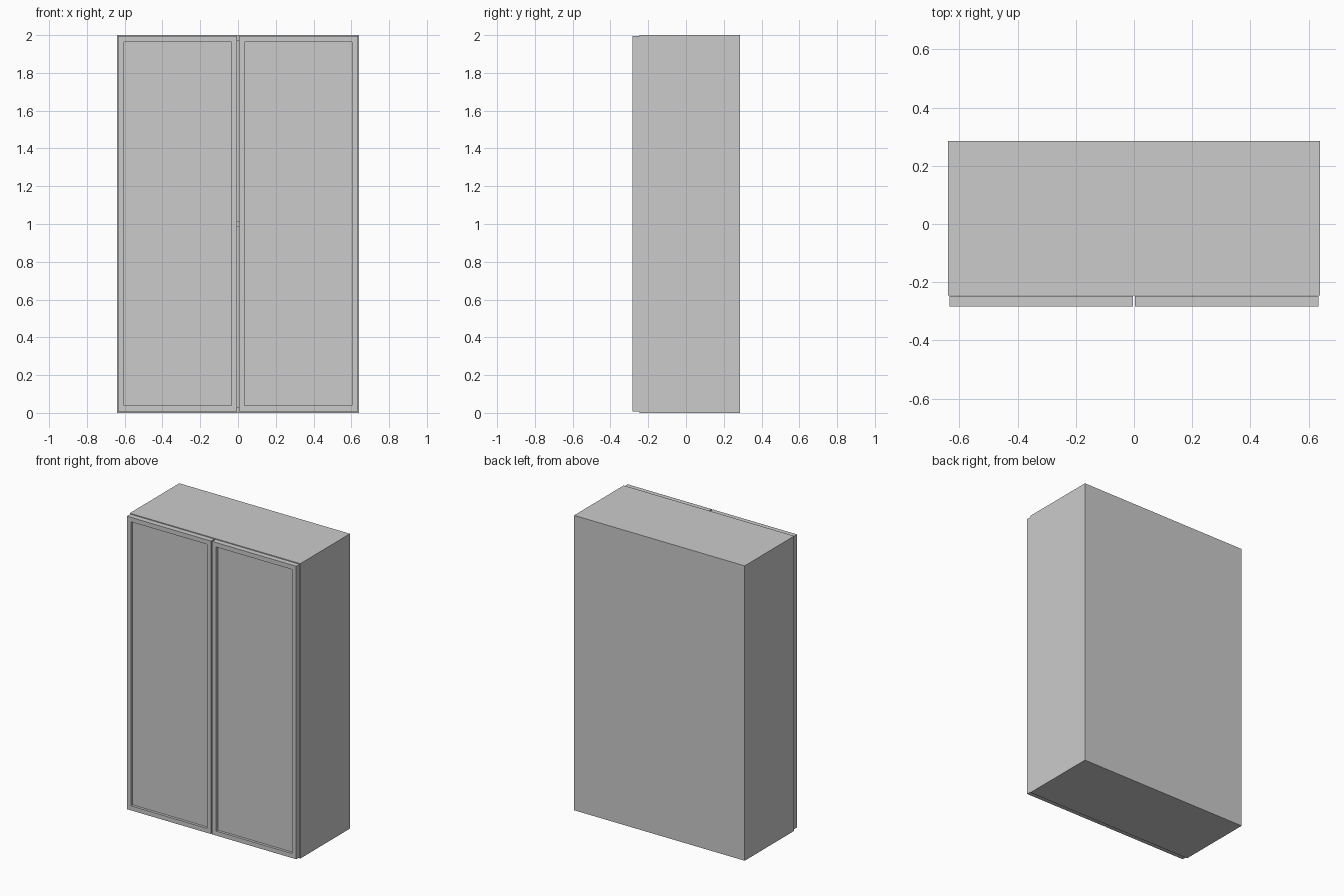
import bpy, bmesh

if "Cube" in bpy.data.objects:
    bpy.data.objects.remove(bpy.data.objects["Cube"])


def box(name, x0, x1, y0, y1, z0, z1):
    """Add a flat-sided box between the given limits."""
    bm = bmesh.new()
    bmesh.ops.create_cube(bm, size=1)
    for v in bm.verts:
        v.co.x = x1 if v.co.x > 0 else x0
        v.co.y = y1 if v.co.y > 0 else y0
        v.co.z = z1 if v.co.z > 0 else z0
    return finish(name, bm)


def finish(name, bm):
    mesh = bpy.data.meshes.new(name)
    bm.to_mesh(mesh)
    bm.free()
    obj = bpy.data.objects.new(name, mesh)
    bpy.context.collection.objects.link(obj)
    return obj


def door(name, x0, x1):
    """Door slab whose front face is inset into a frame and recessed."""
    obj = box(name, x0, x1, FRONT, CARCASS_FRONT - 0.001, 0.008, 1.995)
    bm = bmesh.new()
    bm.from_mesh(obj.data)
    bm.normal_update()
    face = min(bm.faces, key=lambda f: f.calc_center_median().y)
    bmesh.ops.inset_region(bm, faces=[face], thickness=0.043)
    # Straight-walled recess
    ext = bmesh.ops.extrude_discrete_faces(bm, faces=[face])
    for v in ext["faces"][0].verts:
        v.co.y += 0.018
    bmesh.ops.recalc_face_normals(bm, faces=bm.faces)
    bm.to_mesh(obj.data)
    bm.free()


W, BACK, FRONT = 0.64, 0.285, -0.283
CARCASS_FRONT, T, H = -0.246, 0.03, 2.0
IN = W - T

# Carcass: sides, top, bottom, back and a middle shelf
for side, s in (("left", -1), ("right", 1)):
    a, b = sorted((s * IN, s * W))
    box(side + "_side_panel", a, b, CARCASS_FRONT, BACK, 0, H)
box("top_panel", -IN, IN, CARCASS_FRONT, BACK, H - T, H)
box("bottom_panel", -IN, IN, CARCASS_FRONT, BACK, 0, T)
box("back_panel", -IN, IN, BACK - 0.02, BACK, T, H - T)
box("middle_shelf", -IN, IN, CARCASS_FRONT + 0.02, BACK - 0.02, 0.985, 1.015)

# Pair of framed doors
door("left_door", -0.635, -0.004)
door("right_door", 0.004, 0.635)
